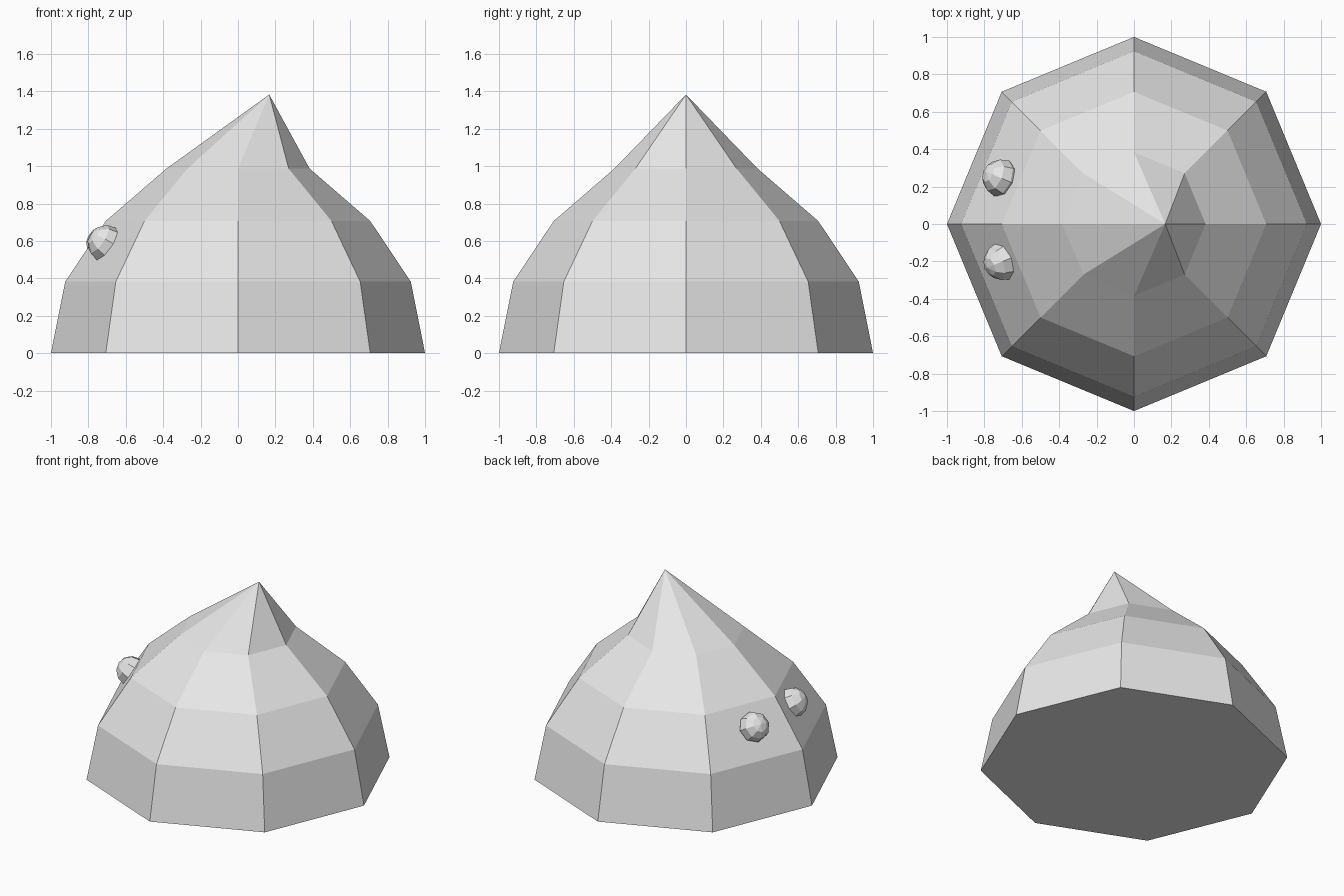
import bpy, bmesh, math
from mathutils import Vector, Matrix

if "Cube" in bpy.data.objects:
    bpy.data.objects.remove(bpy.data.objects["Cube"])

grey = bpy.data.materials.new("light grey")
grey.diffuse_color = (0.8, 0.8, 0.8, 1)
grey.use_nodes = True
grey.node_tree.nodes["Principled BSDF"].inputs["Base Color"].default_value = grey.diffuse_color


def add_object(name, bm):
    bmesh.ops.recalc_face_normals(bm, faces=bm.faces)
    mesh = bpy.data.meshes.new(name)
    bm.to_mesh(mesh)
    bm.free()
    mesh.materials.append(grey)
    obj = bpy.data.objects.new(name, mesh)
    bpy.context.collection.objects.link(obj)
    return obj


# Body: eight-sided dome drawn up to an off-centre tip
SIDES = 8
PROFILE = [(1.0, 0.0), (0.924, 0.383), (0.707, 0.707), (0.383, 0.987)]
TIP = (0.167, 0, 1.383)

bm = bmesh.new()
rings = []
for r, z in PROFILE:
    angles = [math.tau * i / SIDES for i in range(SIDES)]
    rings.append([bm.verts.new((r * math.cos(a), r * math.sin(a), z)) for a in angles])
tip = bm.verts.new(TIP)
bm.faces.new(rings[0])
for i in range(SIDES):
    j = (i + 1) % SIDES
    for low, high in zip(rings, rings[1:]):
        bm.faces.new((low[i], low[j], high[j], high[i]))
    bm.faces.new((rings[-1][i], rings[-1][j], tip))
add_object("body", bm)


# Eyes: small faceted balls half sunk in the body, poles facing outward
def add_eye(name, centre, azimuth):
    tilt = math.radians(32)
    outward = Vector((math.cos(azimuth) * math.cos(tilt),
                      math.sin(azimuth) * math.cos(tilt), math.sin(tilt)))
    turn = outward.to_track_quat('Z', 'Y').to_matrix().to_4x4()
    eye = bmesh.new()
    bmesh.ops.create_uvsphere(eye, u_segments=8, v_segments=6, radius=0.103,
                              matrix=Matrix.Translation(centre) @ turn)
    add_object(name, eye)


add_eye("left_eye", (-0.71, 0.245, 0.58), math.radians(157.5))
add_eye("right_eye", (-0.703, -0.2, 0.583), math.radians(202.5))
